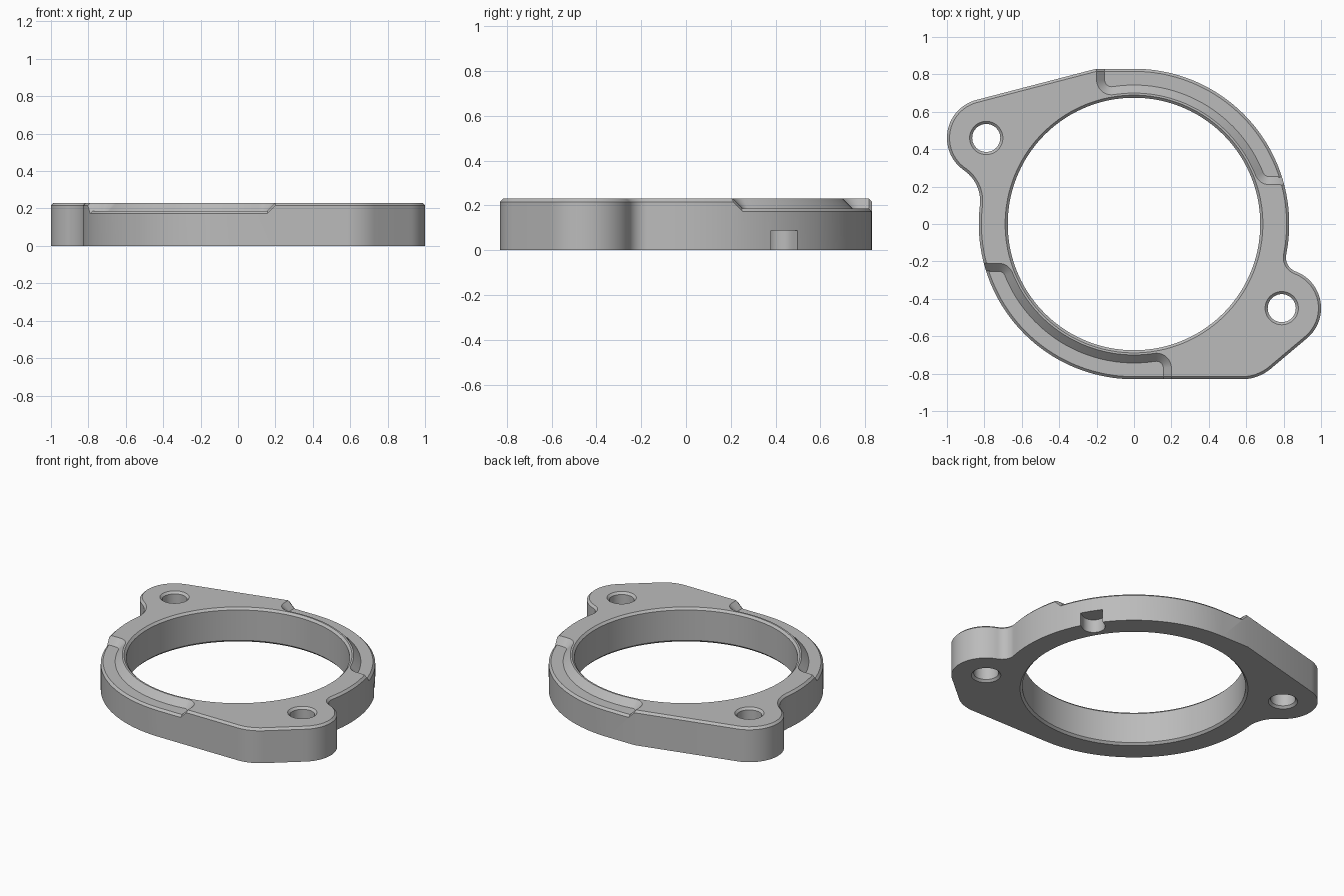
import bpy, bmesh
from math import sin, cos, pi, radians, degrees, atan2, sqrt
from mathutils import Vector

RING, EAR, TOP, CH = 0.83, 0.21, 0.23, 0.014
FLOOR, DRAFT = 0.187, 0.043
EAR_L, EAR_R = Vector((-0.79, 0.46)), Vector((0.79, -0.45))

old = bpy.data.objects.get("Cube")
if old:
    bpy.data.objects.remove(old)

grey = bpy.data.materials.new("machined_grey")
grey.use_nodes = True
grey.diffuse_color = (0.5, 0.5, 0.5, 1)
grey.node_tree.nodes["Principled BSDF"].inputs["Base Color"].default_value = (0.5, 0.5, 0.5, 1)


def arc(c, r, a0, a1, step=3):
    n = max(4, int(abs(a1 - a0) / step))
    angles = [radians(a0 + (a1 - a0) * i / n) for i in range(n + 1)]
    return [Vector((c[0] + r * cos(a), c[1] + r * sin(a))) for a in angles]


def heading(v):
    return degrees(atan2(v[1], v[0]))


def loft(name, loops):
    """Closed solid through loops of equal length."""
    bm = bmesh.new()
    rings = [[bm.verts.new(p) for p in loop] for loop in loops]
    for a, b in zip(rings, rings[1:]):
        for i in range(len(a)):
            j = (i + 1) % len(a)
            bm.faces.new((a[i], a[j], b[j], b[i]))
    bm.faces.new(rings[0])
    bm.faces.new(rings[-1])
    bmesh.ops.recalc_face_normals(bm, faces=bm.faces)
    me = bpy.data.meshes.new(name)
    bm.to_mesh(me)
    bm.free()
    me.materials.append(grey)
    ob = bpy.data.objects.new(name, me)
    bpy.context.collection.objects.link(ob)
    return ob


def at(points, z):
    return [(p[0], p[1], z) for p in points]


def inset(points, d):
    out = []
    for i, p in enumerate(points):
        e1 = (p - points[i - 1]).normalized()
        e2 = (points[(i + 1) % len(points)] - p).normalized()
        t = (e1 + e2).normalized()
        out.append(p + Vector((-t.y, t.x)) * d)
    return out


def fillet_center(ear, f, side):
    """Centre of the concave blend touching both the ring and an ear."""
    d, r1, r2 = ear.length, EAR + f, RING + f
    a = (r2 * r2 - r1 * r1 + d * d) / (2 * d)
    u = ear.normalized()
    return u * a + Vector((-u.y, u.x)) * side * sqrt(r2 * r2 - a * a)


# Flange outline, counter-clockwise from the front
f_r, f_l = 0.08, 0.2
c_r, c_l = fillet_center(EAR_R, f_r, 1), fillet_center(EAR_L, f_l, 1)
h_r, h_l = heading(c_r - EAR_R), heading(c_l - EAR_L) % 360
outline = (
    arc((0.577, -0.59), 0.24, -90, -50)
    + arc(EAR_R, EAR, -50, h_r)
    + arc(c_r, f_r, h_r + 180, heading(-c_r), 6)
    + arc((0, 0), RING, heading(c_r), 90, 2)
    + [Vector((-0.202, RING))]
    + arc(EAR_L, EAR, 104.6, h_l)
    + arc(c_l, f_l, h_l - 180, heading(-c_l))
    + arc((0, 0), RING, heading(c_l) % 360, 270, 2)
)
outline = [p for i, p in enumerate(outline) if (p - outline[i - 1]).length > 0.003]

flange = loft("clamp_flange", [at(outline, 0), at(outline, TOP - CH),
                               at(inset(outline, CH), TOP)])
cutters = []


# Bore and bolt holes, chamfered at both ends
def hole(name, c, r, step):
    prof = [(r + CH + 0.02, -0.02), (r, CH), (r, TOP - CH), (r + CH + 0.02, TOP + 0.02)]
    cutters.append(loft(name, [at(arc(c, rad, 0, 360, step)[:-1], z) for rad, z in prof]))


hole("bore_cutter", (0, 0), 0.675, 2)
hole("left_bolt_cutter", EAR_R, 0.075, 7.5)
hole("right_bolt_cutter", EAR_L, 0.075, 7.5)


# Recess with drafted walls and rounded inner corners
def recess_outline(o):
    a = Vector((-0.12, sqrt(0.78 ** 2 - 0.12 ** 2)))
    b = Vector((sqrt(0.78 ** 2 - 0.29 ** 2), 0.29))
    r = 0.08 - o
    return ([Vector((-0.2 + o, 1.2))]
            + arc(a, r, 180, heading(-a) + 360, 8)
            + arc((0, 0), 0.7 + o, heading(a), heading(b), 2)[1:-1]
            + arc(b, r, heading(-b) + 360, 270, 8)
            + [Vector((1.2, 0.21 + o)), Vector((1.2, 1.2))])


# Edge chamfer path: along the recess floor and up the ramp at each end
def chamfer_path():
    up = 0.058
    low = 0.21 + DRAFT
    end = degrees(atan2(low, sqrt(RING ** 2 - low ** 2)))
    pts = [(Vector((-0.2 + DRAFT - up, RING)), Vector((0, 1)), up),
           (Vector((-0.2 + DRAFT, RING)), Vector((0, 1)), 0)]
    pts += [(p, p.normalized(), 0) for p in arc((0, 0), RING, 90, end, 2)]
    y = low - up
    p = Vector((sqrt(RING ** 2 - y * y), y))
    return pts + [(p, p.normalized(), up)]


section = [(-0.03, 0.03 - CH), (0.03, 0.03 - CH), (0.03, -0.03 - CH)]
for side, s in (("back", 1), ("front", -1)):
    cutters.append(loft(side + "_recess_cutter", [
        at([p * s for p in recess_outline(DRAFT)], FLOOR),
        at([p * s for p in recess_outline(-0.02)], TOP + 0.02)]))
    cutters.append(loft(side + "_chamfer_cutter", [
        [(*((p + n * dn) * s), FLOOR + lift + dz) for dn, dz in section]
        for p, n, lift in chamfer_path()]))

# Round-ended locating notch in the underside
ang = 32
d = Vector((cos(radians(ang)), sin(radians(ang))))
slot = arc(d * 0.79, 0.07, ang + 90, ang + 270, 10)
slot += [slot[-1] + d * 0.2, slot[0] + d * 0.2]
cutters.append(loft("notch_cutter", [at(slot, -0.02), at(slot, 0.087)]))

# Apply the cuts
bpy.ops.object.select_all(action='DESELECT')
bpy.context.view_layer.objects.active = flange
flange.select_set(True)
for c in cutters:
    c.hide_render = True
    m = flange.modifiers.new(c.name, 'BOOLEAN')
    m.operation, m.solver, m.object = 'DIFFERENCE', 'EXACT', c
    bpy.ops.object.modifier_apply(modifier=m.name)
for c in cutters:
    bpy.data.objects.remove(c)
bpy.ops.object.shade_smooth_by_angle(angle=radians(25))
